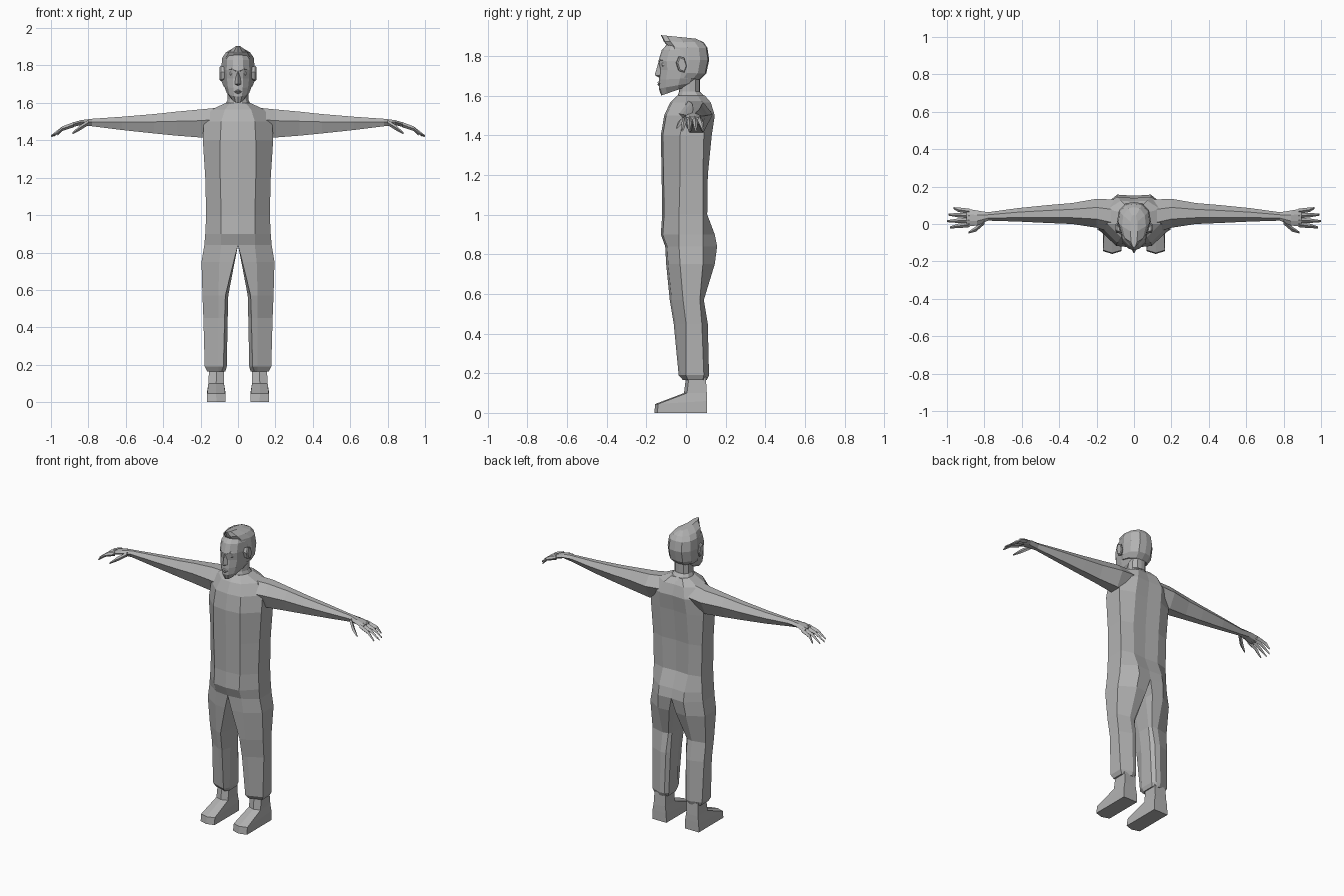
import bpy, bmesh, math
from mathutils import Vector, Matrix

grey = bpy.data.materials.new("plain grey")
grey.diffuse_color = (0.45, 0.45, 0.45, 1)


def face(bm, verts):
    """Add a face unless it lies in the mirror plane."""
    if len(set(verts)) > 2 and any(v.co.x > 1e-5 for v in verts):
        bm.faces.new(verts)


def loft(bm, rings, closed=True, caps=(True, True)):
    vs = [[bm.verts.new(p) for p in r] for r in rings]
    n = len(vs[0])
    for a, b in zip(vs, vs[1:]):
        for i in range(n if closed else n - 1):
            j = (i + 1) % n
            face(bm, [a[i], a[j], b[j], b[i]])
    if caps[0]:
        face(bm, vs[0])
    if caps[1]:
        face(bm, vs[-1])


def finish(bm, name):
    """Mirror the half across x = 0 and make a flat-shaded object."""
    bmesh.ops.mirror(bm, geom=bm.verts[:] + bm.edges[:] + bm.faces[:],
                     matrix=Matrix(), merge_dist=0.0005, axis='X')
    bmesh.ops.remove_doubles(bm, verts=bm.verts[:], dist=0.0002)
    bmesh.ops.recalc_face_normals(bm, faces=bm.faces[:])
    me = bpy.data.meshes.new(name)
    bm.to_mesh(me)
    bm.free()
    me.materials.append(grey)
    ob = bpy.data.objects.new(name, me)
    bpy.context.collection.objects.link(ob)
    return ob


def tube(bm, pts, radii):
    """Four-sided bar running roughly along x."""
    loft(bm, [[(x, y - r, z), (x, y, z + r), (x, y + r, z), (x, y, z - r)]
              for (x, y, z), r in zip(pts, radii)])


# Body suit: torso and trouser legs
# row: z, front y, crease x, outer x, side front y, side back y, back y, inner x
def body_ring(z, f, xm, out, yf, yb, b, xi):
    e = xi + min(0.02, xi * 0.3)
    return [(e, f, z), (xm, f + 0.010, z), (out, yf, z), (out, yb, z),
            (xm, b, z), (e, b - 0.006, z), (xi, yb, z), (xi, yf, z)]


body_rows = [
    (1.60, -.045, .04, .065, 0, .06, .095, 0),
    (1.565, -.08, .07, .14, 0, .08, .125, 0),
    (1.50, -.11, .09, .183, -.01, .09, .145, 0),
    (1.40, -.127, .095, .188, -.03, .09, .13, 0),
    (1.20, -.123, .095, .175, -.03, .085, .11, 0),
    (1.00, -.120, .09, .17, -.035, .085, .107, 0),
    (.90, -.127, .09, .175, -.035, .085, .145, 0),
    (.84, -.105, .09, .18, -.035, .085, .157, 0),
    (.75, -.10, .10, .195, -.03, .085, .145, .018),
    (.57, -.082, .105, .19, -.015, .07, .09, .052),
    (.45, -.062, .105, .185, 0, .08, .11, .055),
    (.19, -.037, .105, .178, 0, .09, .116, .06),
    (.165, -.015, .105, .165, .01, .085, .105, .068),
]
bm = bmesh.new()
loft(bm, [body_ring(*r) for r in body_rows])
finish(bm, "body_suit")


# Feet: ankle flowing into a flat shoe
def foot_ring(zb, zf, yf, yb, x0, x1):
    return [(x0, yb, zb), (x0, yf + .015, zf), ((x0 + x1) / 2, yf, zf),
            (x1, yf + .015, zf), (x1, yb, zb)]


bm = bmesh.new()
loft(bm, [foot_ring(*r) for r in [
    (.18, .18, 0, .10, .075, .155),
    (.10, .10, -.01, .105, .075, .158),
    (.06, .045, -.155, .106, .068, .165),
    (0, 0, -.16, .106, .066, .166)]])
finish(bm, "feet")


# Arms and palms, row: x, front y, back y, top z, bottom z
def arm_ring(x, f, b, t, d):
    w, m = b - f, (t + d) / 2 + 0.1 * (t - d)
    return [(x, f, m), (x, f + .3 * w, t), (x, f + .7 * w, t),
            (x, b, m), (x, f + .7 * w, d), (x, f + .25 * w, d)]


bm = bmesh.new()
loft(bm, [arm_ring(*r) for r in [
    (.10, -.05, .13, 1.575, 1.42),
    (.20, -.02, .135, 1.565, 1.415),
    (.33, 0, .112, 1.553, 1.425),
    (.45, .005, .102, 1.54, 1.437),
    (.62, .013, .085, 1.526, 1.455),
    (.78, .018, .063, 1.515, 1.475),
    (.84, -.008, .072, 1.508, 1.482),
    (.895, -.014, .082, 1.491, 1.468)]])
finish(bm, "arms")

# Fingers: four spread digits and a thumb
bm = bmesh.new()
for y0, y1, tip, dz in [(-.003, -.018, .985, .002), (.02, .015, 1.0, 0),
                        (.045, .05, .993, 0), (.068, .085, .965, .008)]:
    tube(bm, [(.88, y0, 1.483), (.94, (y0 + y1) / 2, 1.462), (tip, y1, 1.422 + dz)],
         [.014, .012, .005])
tube(bm, [(.80, .012, 1.495), (.845, -.027, 1.467), (.885, -.046, 1.437)],
     [.014, .014, .005])
finish(bm, "fingers")

# Head parts share one half outline: width factor, depth factor
outline = [(0, 0), (.35, .03), (.75, .17), (1, .5), (.9, .78), (.5, .97), (0, 1)]


def head_ring(zf, zb, f, b, w):
    return [(w * x, f + (b - f) * t, zf + (zb - zf) * t) for x, t in outline]


def head_part(name, rows):
    bm = bmesh.new()
    loft(bm, [head_ring(*r) for r in rows], closed=False)
    return finish(bm, name)


# rows: front z, back z, front y, back y, half width
head_part("neck", [(1.56, 1.585, -.055, .105, .075), (1.62, 1.62, -.035, .07, .055),
                   (1.69, 1.69, -.03, .07, .055)])
head_part("head", [
    (1.60, 1.66, -.125, .045, .036),
    (1.635, 1.67, -.137, .06, .060),
    (1.68, 1.69, -.136, .075, .072),
    (1.73, 1.73, -.132, .095, .079),
    (1.775, 1.775, -.139, .105, .081),
    (1.83, 1.83, -.122, .10, .078),
    (1.865, 1.865, -.09, .07, .058)])
head_part("hair", [
    (1.70, 1.68, -.09, .07, .078),
    (1.72, 1.71, -.09, .102, .088),
    (1.78, 1.78, -.09, .117, .090),
    (1.845, 1.84, -.09, .108, .084),
    (1.873, 1.868, -.112, .09, .064),
    (1.905, 1.887, -.127, .05, .02)])

# Ears: flattened hexagons leaning outwards
bm = bmesh.new()
ring = [(math.cos(a), math.sin(a)) for a in [i * math.tau / 6 for i in range(6)]]
loft(bm, [[(x, y + .026 * s * c, 1.757 + .043 * s * d - .008 * c) for c, d in ring]
          for x, y, s in [(.07, -.03, .8), (.092, -.022, 1), (.098, -.02, .8)]])
finish(bm, "ears")

# Nose
bm = bmesh.new()
bridge, tip, wing, base, side = [bm.verts.new(p) for p in [
    (0, -.139, 1.768), (0, -.158, 1.703), (.018, -.128, 1.70),
    (0, -.133, 1.69), (.009, -.130, 1.765)]]
for f in [(bridge, tip, wing, side), (tip, base, wing)]:
    bm.faces.new(f)
finish(bm, "nose")

# Brows, lips and eyes
bm = bmesh.new()
tube(bm, [(.012, -.133, 1.772), (.035, -.122, 1.781), (.060, -.092, 1.773)],
     [.005, .006, .003])
finish(bm, "brows")
bm = bmesh.new()
for z in (1.665, 1.655):
    tube(bm, [(0, -.138, z), (.022, -.127, 1.659)], [.007, .003])
finish(bm, "lips")
bm = bmesh.new()
bmesh.ops.create_uvsphere(bm, u_segments=8, v_segments=6, radius=.012,
                          matrix=Matrix.Translation(Vector((.034, -.112, 1.757))))
finish(bm, "eyes")
